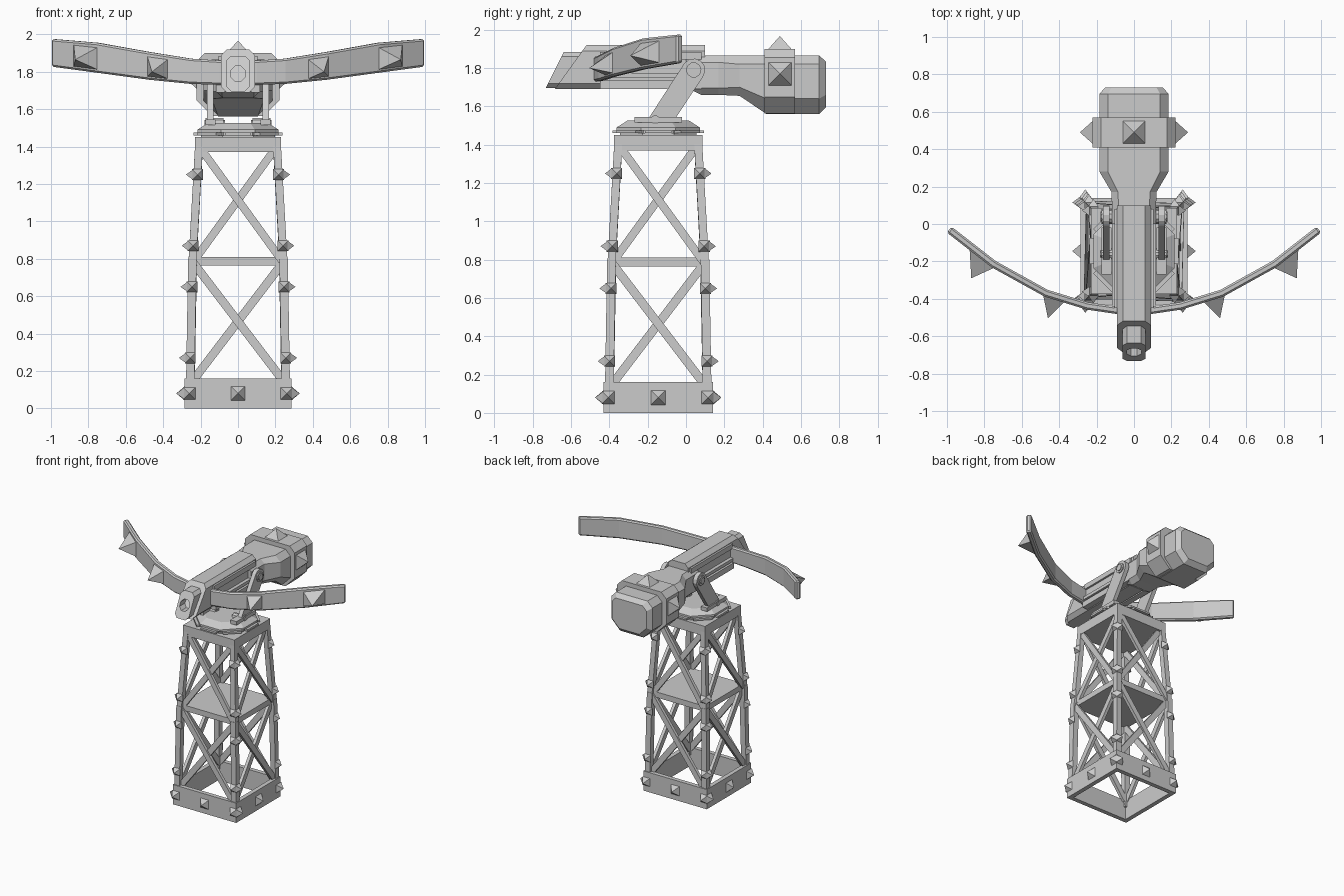
import bpy, bmesh, math
from mathutils import Vector, Matrix

if "Cube" in bpy.data.objects:
    bpy.data.objects.remove(bpy.data.objects["Cube"])

CY = -0.145                     # tower axis in y
SPIN = [Matrix.Translation((0, CY, 0)) @ Matrix.Rotation(k * math.pi / 2, 4, 'Z') for k in range(4)]


def make(name, bm, bevel=0):
    bmesh.ops.recalc_face_normals(bm, faces=bm.faces)
    me = bpy.data.meshes.new(name)
    bm.to_mesh(me)
    bm.free()
    ob = bpy.data.objects.new(name, me)
    bpy.context.collection.objects.link(ob)
    if bevel:
        m = ob.modifiers.new("bevel", 'BEVEL')
        m.width, m.segments, m.limit_method, m.angle_limit = bevel, 1, 'ANGLE', math.radians(40)
    return ob


def box(bm, lo, hi, mat=Matrix()):
    lo, hi = Vector(lo), Vector(hi)
    s = hi - lo
    bmesh.ops.create_cube(bm, size=1, matrix=mat @ Matrix.Translation((lo + hi) / 2) @ Matrix.Diagonal((*s, 1)))


def beam(bm, p, q, w, d, mat=Matrix()):
    # bar from p to q, depth d measured roughly along y
    p, q = Vector(p), Vector(q)
    z = (q - p).normalized()
    x = Vector((0, 1, 0)).cross(z).normalized()
    rot = Matrix((x, z.cross(x), z)).transposed().to_4x4()
    bmesh.ops.create_cube(bm, size=1, matrix=mat @ Matrix.Translation((p + q) / 2) @ rot
                          @ Matrix.Diagonal((w, d, (q - p).length, 1)))


def pyramid(bm, base, tip, mat=Matrix()):
    b = [bm.verts.new(mat @ Vector(v)) for v in base]
    t = bm.verts.new(mat @ Vector(tip))
    bm.faces.new(b)
    for i in range(4):
        bm.faces.new((b[i], b[(i + 1) % 4], t))


def stud(bm, x, y, z, s, h, mat=Matrix()):
    # square spike pointing to -y
    pyramid(bm, [(x - s, y, z - s), (x + s, y, z - s), (x + s, y, z + s), (x - s, y, z + s)], (x, y - h, z), mat)


def loft(bm, rings):
    rs = [[bm.verts.new(p) for p in r] for r in rings]
    n = len(rs[0])
    for a, b in zip(rs, rs[1:]):
        for i in range(n):
            bm.faces.new((a[i], a[(i + 1) % n], b[(i + 1) % n], b[i]))
    bm.faces.new(rs[0])
    bm.faces.new(rs[-1])


def octo(y, hw, z0, z1, c, shear=0, cb=None):
    # chamfered rectangle section across y, optionally leaning
    d = c if cb is None else cb
    pts = [(hw, z0 + d), (hw, z1 - c), (hw - c, z1), (c - hw, z1), (-hw, z1 - c), (-hw, z0 + d), (d - hw, z0), (hw - d, z0)]
    return [(x, y + shear * (z - 1.8), z) for x, z in pts]


def disc(bm, r0, r1, z0, z1):
    bmesh.ops.create_cone(bm, cap_ends=True, segments=8, radius1=r0, radius2=r1, depth=z1 - z0,
                          matrix=Matrix.Translation((0, CY, (z0 + z1) / 2)) @ Matrix.Rotation(math.pi / 8, 4, 'Z'))


# tower: hollow base frame, legs, cross braces, platforms
base, legs, braces, studs = [bmesh.new() for _ in range(4)]
for m in SPIN:
    box(base, (-0.285, -0.285, 0), (0.255, -0.25, 0.16), m)
    beam(legs, (-0.256, -0.256, 0.1), (-0.244, -0.244, 0.8), 0.045, 0.045, m)
    beam(legs, (-0.244, -0.244, 0.78), (-0.209, -0.209, 1.4), 0.042, 0.042, m)
    for s in (-1, 1):
        off = 0.006 * s
        beam(braces, (-0.24 * s, -0.25 + off, 0.15), (0.24 * s, -0.238 + off, 0.78), 0.045, 0.025, m)
        beam(braces, (-0.235 * s, -0.24 + off, 0.79), (0.2 * s, -0.207 + off, 1.39), 0.042, 0.025, m)
        stud(studs, 0.26 * s, -0.285, 0.08, 0.033, 0.045, m)
        for z, w in ((0.27, 0.278), (0.65, 0.269), (0.87, 0.263), (1.25, 0.24)):
            stud(studs, (w - 0.023) * s, -w + 0.002, z, 0.029, 0.04, m)
    stud(studs, 0, -0.285, 0.08, 0.038, 0.045, m)
make("base_frame", base)
make("tower_legs", legs)
make("cross_braces", braces)
make("tower_spikes", studs)
bm = bmesh.new()
box(bm, (-0.245, CY - 0.245, 0.765), (0.245, CY + 0.245, 0.81))
make("middle_platform", bm)
bm = bmesh.new()
box(bm, (-0.23, CY - 0.23, 1.37), (0.23, CY + 0.23, 1.45))
make("top_platform", bm)

# octagonal turntable with rim plates
bm = bmesh.new()
disc(bm, 0.215, 0.215, 1.45, 1.46)
disc(bm, 0.235, 0.235, 1.475, 1.49)
disc(bm, 0.2, 0.2, 1.455, 1.48)
disc(bm, 0.235, 0.175, 1.49, 1.525)
for k in range(8):
    r = Matrix.Translation((0, CY, 0)) @ Matrix.Rotation(k * math.pi / 4, 4, 'Z')
    box(bm, (-0.07, -0.238, 1.46), (0.07, -0.19, 1.475), r)
make("turntable", bm)

# tilted support arms with pivot pins and foot plates
feet, arms, pins = [bmesh.new() for _ in range(3)]
prof = [(-0.21, 1.515), (-0.07, 1.515)]
prof += [(0.04 + 0.06 * math.cos(a), 1.79 + 0.06 * math.sin(a)) for a in [math.radians(-37 + 30 * i) for i in range(7)]]
for s in (-1, 1):
    x0, x1 = sorted((0.12 * s, 0.175 * s))
    box(feet, (x0, -0.27, 1.515), (x1, -0.02, 1.545))
    loft(arms, [[(x * s, y, z) for y, z in prof] for x in (0.132, 0.165)])
    for y, z, r in ((0.04, 1.79, 0.04), (-0.16, 1.525, 0.028)):
        for rr, w in ((r, 0.016), (r * 0.65, 0.03)):
            bmesh.ops.create_cone(pins, cap_ends=True, segments=10, radius1=rr, radius2=rr, depth=0.08 + w,
                                  matrix=Matrix.Translation((s * 0.125, y, z)) @ Matrix.Rotation(math.pi / 2, 4, 'Y'))
make("foot_plates", feet)
make("support_arms", arms)
make("pivot_pins", pins)

# slanted barrel sleeve
bm = bmesh.new()
loft(bm, [octo(0.10, 0.09, 1.69, 1.92, 0.03), octo(-0.606, 0.09, 1.69, 1.92, 0.03, 0.72)])
make("barrel_sleeve", bm)
# muzzle with recessed bore
bm = bmesh.new()
loft(bm, [octo(-0.5, 0.062, 1.695, 1.885, 0.025), octo(-0.68, 0.062, 1.695, 1.885, 0.025, 0.5),
          octo(-0.68, 0.04, 1.75, 1.83, 0.0235, 0.5), octo(-0.60, 0.04, 1.75, 1.83, 0.0235, 0.5)])
make("muzzle", bm)
# side rails
bm = bmesh.new()
for s in (-1, 1):
    for z0, z1, w in ((1.69, 1.735, 0.118), (1.75, 1.775, 0.118), (1.845, 1.885, 0.105)):
        x0, x1 = sorted((0.07 * s, w * s))
        box(bm, (x0, -0.45, z0), (x1, 0.08, z1))
make("side_rails", bm)

# heavy rear stock and spiked band
bm = bmesh.new()
loft(bm, [octo(0.0, 0.118, 1.70, 1.86, 0.03), octo(0.08, 0.118, 1.66, 1.865, 0.035), octo(0.17, 0.12, 1.66, 1.865, 0.035),
          octo(0.28, 0.185, 1.655, 1.865, 0.045), octo(0.42, 0.185, 1.56, 1.865, 0.045, 0, 0.08),
          octo(0.695, 0.185, 1.56, 1.865, 0.045, 0, 0.08), octo(0.73, 0.155, 1.595, 1.835, 0.035, 0, 0.065)])
make("rear_stock", bm)
bm = bmesh.new()
loft(bm, [octo(y, 0.222, 1.563, 1.9, 0.045, 0, 0.085) for y in (0.41, 0.57)])
make("stock_band", bm)
bm = bmesh.new()
for a in (-1, 0, 1):
    h, mid = (0.222, 1.77) if a else (0.9, 1.0)
    c, n = Vector((a * 0.222, 0.49, 1.77 if a else 1.9)), Vector((a, 0, 0 if a else 1))
    u = n.cross(Vector((0, 1, 0)))
    v = Vector((0, 1, 0))
    pyramid(bm, [c + 0.06 * (i * u + j * v) for i, j in ((-1, -1), (1, -1), (1, 1), (-1, 1))], c + 0.067 * n)
make("band_spikes", bm)

# curved bow: x, y, bottom z, top z along one half
half = [(0, -0.465, 1.73, 1.86), (0.1, -0.46, 1.73, 1.86), (0.25, -0.438, 1.735, 1.87), (0.47, -0.37, 1.757, 1.905),
        (0.75, -0.215, 1.795, 1.955), (0.988, -0.03, 1.827, 1.975)]
path = [(-x, y, a, b) for x, y, a, b in half[:0:-1]] + half
rings = []
for i, (x, y, a, b) in enumerate(path):
    p, q = path[max(i - 1, 0)], path[min(i + 1, len(path) - 1)]
    t = Vector((q[0] - p[0], q[1] - p[1])).normalized() * 0.02
    rings.append([(x + t.y, y - t.x, a), (x - t.y, y + t.x, a), (x - t.y, y + t.x, b), (x + t.y, y - t.x, b)])
bm = bmesh.new()
loft(bm, rings)
make("bow", bm, 0.01)


def on_bow(x):
    for p, q in zip(half, half[1:]):
        if x <= q[0]:
            f = (x - p[0]) / (q[0] - p[0])
            return [p[k] + f * (q[k] - p[k]) for k in range(1, 4)]


# thorns on the front of the bow
bm = bmesh.new()
for s in (-1, 1):
    for xa, xb, tip in ((0.73, 0.88, (0.87, -0.29, 1.865)), (0.36, 0.49, (0.46, -0.505, 1.80))):
        (ya, a0, a1), (yb, b0, b1) = on_bow(xa), on_bow(xb)
        pyramid(bm, [(xa * s, ya, a0 + 0.01), (xb * s, yb, b0 + 0.01), (xb * s, yb, b1 - 0.01), (xa * s, ya, a1 - 0.01)],
                (tip[0] * s, tip[1], tip[2]))
make("bow_thorns", bm)
